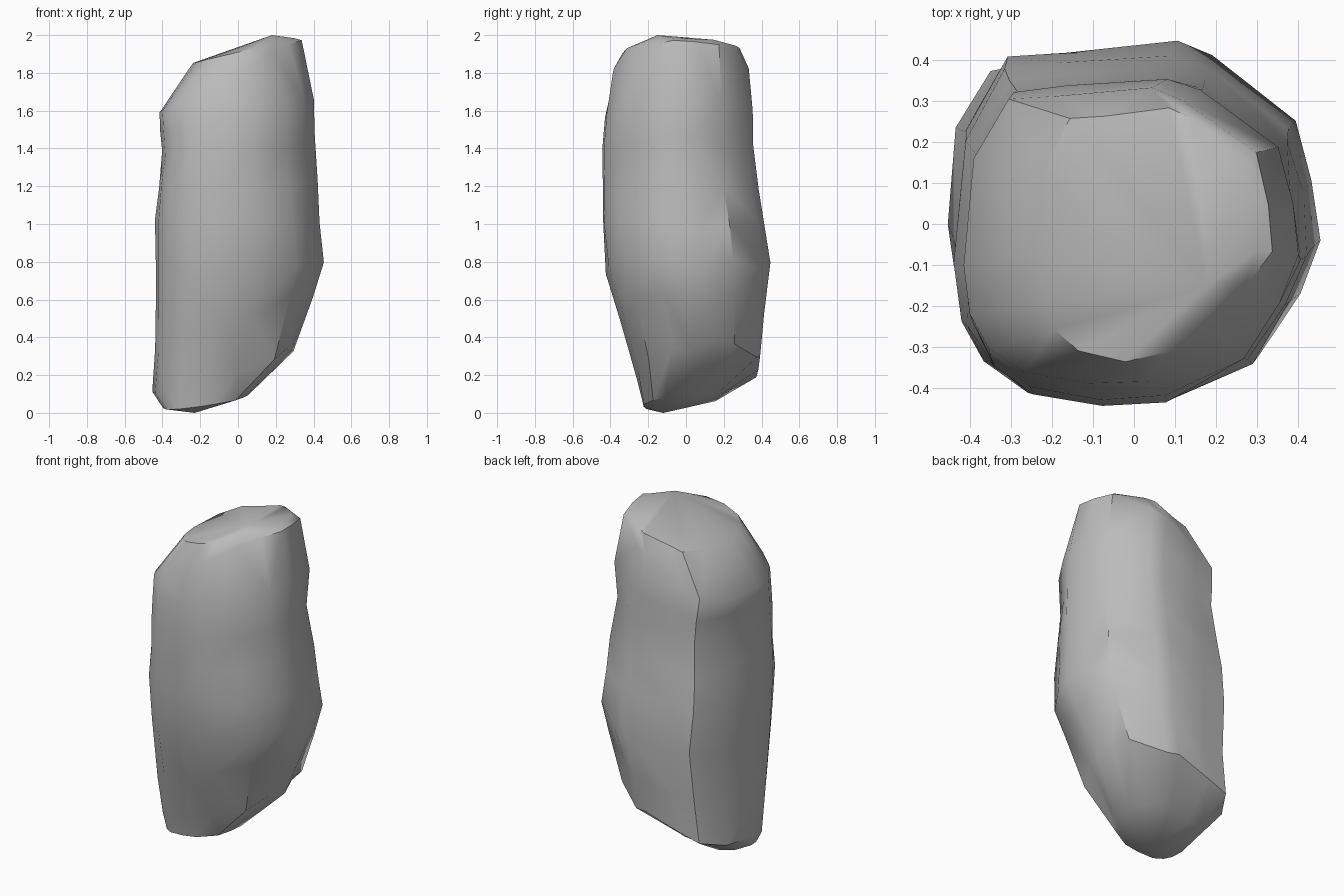
import bpy, bmesh, math, random
from mathutils import Vector

old = bpy.data.objects.get("Cube")
if old:
    bpy.data.objects.remove(old, do_unlink=True)
random.seed(11)

# Plain stone colour
stone = bpy.data.materials.new("stone_grey")
stone.use_nodes = True
grey = (0.5, 0.5, 0.5, 1)
stone.diffuse_color = grey
stone.node_tree.nodes["Principled BSDF"].inputs["Base Color"].default_value = grey

# Irregular rounded outline, scaled to fit each ring
OUTLINE = [(-1, -.2), (-.96, -.53), (-.84, -.75), (-.62, -.92), (-.2, -1), (.2, -.98),
           (.68, -.76), (.89, -.42), (1, -.12), (.96, .22), (.88, .57), (.42, .93),
           (.22, 1), (-.4, .95), (-.72, .92), (-.94, .52)]

# Ring: height, slope along x, slope along y, left, right, front, back
RINGS = [
    (.09, .14, .12, -.4, .06, -.23, .18),
    (.25, .3, .12, -.458, .3, -.26, .4),
    (.5, .35, .05, -.44, .4, -.345, .415),
    (.76, .1, 0, -.438, .455, -.425, .447),
    (1, 0, 0, -.444, .435, -.445, .415),
    (1.2, .05, 0, -.425, .425, -.447, .385),
    (1.4, .1, 0, -.407, .41, -.449, .36),
    (1.58, .2, 0, -.415, .405, -.43, .36),
    (1.8, .5, 0, -.42, .345, -.395, .335),
    (1.91, .24, 0, -.24, .305, -.34, .285),
]

# Hollows, and bulges where the depth is negative: centre, radius, depth
DENTS = [
    ((.3, -.32, 1.36), .22, .03),
    ((.26, -.3, 1.92), .2, .06),
    ((.4, .16, 1.5), .16, .02),
    ((.25, -.25, .4), .22, -.05),
]


def ring_points(ring):
    height, slope_x, slope_y, left, right, front, back = ring
    points = []
    for u, v in OUTLINE:
        x = (left + right) / 2 + u * (right - left) / 2
        y = (front + back) / 2 + v * (back - front) / 2
        points.append(Vector((x, y, height + slope_x * x + slope_y * y)))
    return points


def weather(p):
    # Press in the hollows, then roughen a little
    for centre, radius, depth in DENTS:
        fall = 1 - (p - Vector(centre)).length / radius
        if fall > 0:
            p -= Vector((p.x, p.y, 0)).normalized() * depth * math.sqrt(fall)
    p.x -= math.copysign(random.uniform(0, .008), p.x)
    p.y -= math.copysign(random.uniform(0, .008), p.y)
    p.z += random.uniform(-.03, .03) if .3 < p.z < 1.55 else 0
    return p


# Stone body: rings joined by triangles with varied diagonals
bm = bmesh.new()
rings = [[bm.verts.new(weather(p)) for p in ring_points(r)] for r in RINGS]
count = len(OUTLINE)
for low, high in zip(rings, rings[1:]):
    for i in range(count):
        j = (i + 1) % count
        a, b, c, d = low[i], low[j], high[j], high[i]
        if random.random() < .5:
            bm.faces.new((a, b, c))
            bm.faces.new((a, c, d))
        else:
            bm.faces.new((a, b, d))
            bm.faces.new((b, c, d))

# Closed ends
bottom = bm.verts.new((-.23, -.12, 0))
top = bm.verts.new((.18, -.15, 2))
for i in range(count):
    j = (i + 1) % count
    bm.faces.new((rings[0][j], rings[0][i], bottom))
    bm.faces.new((rings[-1][i], rings[-1][j], top))
bmesh.ops.recalc_face_normals(bm, faces=bm.faces)

mesh = bpy.data.meshes.new("boulder")
bm.to_mesh(mesh)
bm.free()
mesh.materials.append(stone)
boulder = bpy.data.objects.new("boulder", mesh)
bpy.context.collection.objects.link(boulder)
bpy.context.view_layer.objects.active = boulder
boulder.select_set(True)
bpy.ops.object.shade_smooth_by_angle(angle=math.radians(38))
